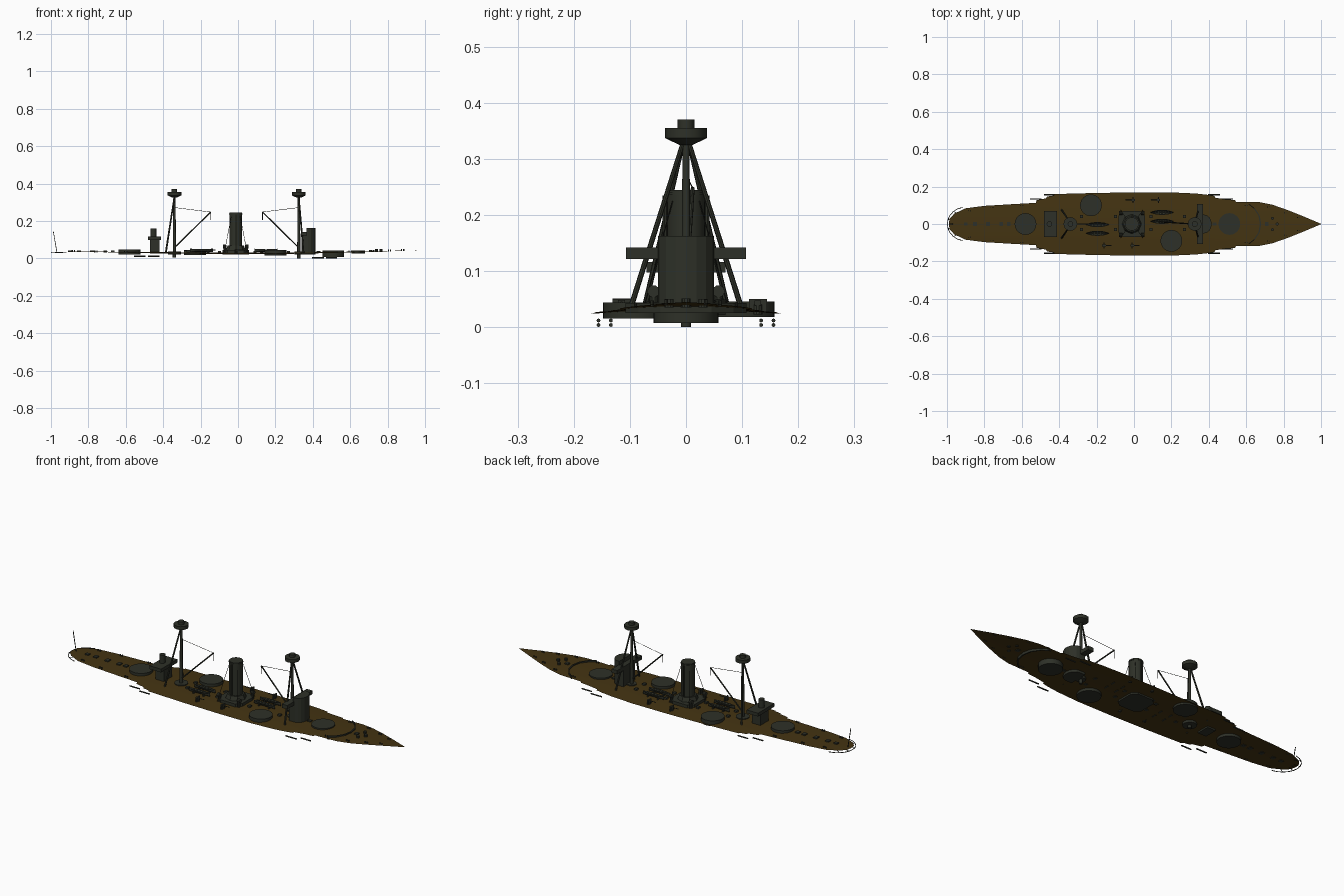
import bpy, bmesh, math
from mathutils import Vector

if "Cube" in bpy.data.objects:
    bpy.data.objects.remove(bpy.data.objects["Cube"])


def material(name, rgb):
    m = bpy.data.materials.new(name)
    m.diffuse_color = (*rgb, 1)
    m.use_nodes = True
    m.node_tree.nodes["Principled BSDF"].inputs["Base Color"].default_value = m.diffuse_color
    return m


BROWN = material("deck_brown", (0.058, 0.034, 0.006))
GREY = material("dark_grey", (0.027, 0.030, 0.021))
DARK = material("rigging_dark", (0.012, 0.013, 0.010))


def finish(name, bm, mat, smooth=False):
    bmesh.ops.recalc_face_normals(bm, faces=bm.faces)
    me = bpy.data.meshes.new(name)
    bm.to_mesh(me)
    bm.free()
    me.materials.append(mat)
    ob = bpy.data.objects.new(name, me)
    bpy.context.collection.objects.link(ob)
    if smooth:
        bpy.ops.object.select_all(action='DESELECT')
        ob.select_set(True)
        bpy.context.view_layer.objects.active = ob
        bpy.ops.object.shade_smooth_by_angle(angle=math.radians(35))
    return ob


def box(name, x0, x1, y0, y1, z0, z1, mat=GREY):
    bm = bmesh.new()
    bmesh.ops.create_cube(bm, size=1)
    for v in bm.verts:
        v.co = ((x0 + x1) / 2 + v.co.x * (x1 - x0), (y0 + y1) / 2 + v.co.y * (y1 - y0),
                (z0 + z1) / 2 + v.co.z * (z1 - z0))
    return finish(name, bm, mat)


def rod(name, a, b, r, r2=None, n=8, mat=GREY):
    """Cylinder or cone from a to b."""
    a, b = Vector(a), Vector(b)
    bm = bmesh.new()
    bmesh.ops.create_cone(bm, cap_ends=True, segments=n, radius1=r,
                          radius2=r if r2 is None else r2, depth=(b - a).length)
    q = Vector((0, 0, 1)).rotation_difference(b - a)
    for v in bm.verts:
        v.co = q @ v.co + (a + b) / 2
    return finish(name, bm, mat, n > 8)


def disc(name, x, y, r, z0, z1, n=24, r2=None):
    return rod(name, (x, y, z0), (x, y, z1), r, r2, n)


def prism(name, pts, z0, z1, mat=GREY):
    bm = bmesh.new()
    f = bm.faces.new([bm.verts.new((x, y, z0)) for x, y in pts])
    g = bmesh.ops.extrude_face_region(bm, geom=[f])["geom"]
    for v in g:
        if isinstance(v, bmesh.types.BMVert):
            v.co.z = z1
    return finish(name, bm, mat)


# Deck: cambered sheet following a half-width outline (x, half width)
OUT = [(-0.99, 0.004), (-0.985, 0.03), (-0.96, 0.056), (-0.9, 0.084), (-0.8, 0.097), (-0.65, 0.106),
       (-0.525, 0.113), (-0.52, 0.127), (-0.47, 0.137), (-0.465, 0.147), (-0.43, 0.152), (-0.425, 0.16),
       (-0.2, 0.166), (0.0, 0.169), (0.2, 0.169), (0.33, 0.163), (0.395, 0.156), (0.43, 0.15),
       (0.435, 0.14), (0.49, 0.132), (0.54, 0.128), (0.545, 0.118), (0.67, 0.117), (0.74, 0.103),
       (0.82, 0.075), (0.91, 0.039), (1.0, 0.001)]


def deck_z(x, y=0):
    sheer = 0.027 + 0.014 * max(0, x - 0.2) ** 1.5 / 0.716 + 0.007 * max(0, -x - 0.1) / 0.9
    return sheer + 0.004 - 0.25 * y * y


bm = bmesh.new()
rows = [[bm.verts.new((x, w * j / 4, deck_z(x, w * j / 4))) for j in range(-4, 5)] for x, w in OUT]
for r0, r1 in zip(rows, rows[1:]):
    for j in range(8):
        bm.faces.new((r0[j], r1[j], r1[j + 1], r0[j + 1]))
finish("deck", bm, BROWN, True)

# Turret bases
for x, y, z0, z1 in [(-0.58, 0, 0.02, 0.048), (-0.23, 0.1, 0.018, 0.046),
                     (0.2, -0.09, 0.016, 0.044), (0.51, 0, 0.008, 0.041)]:
    disc("turret_base", x, y, 0.058, z0, z1, 32)

# Forward bridge tower, with rounded front and wing platform
tower = [(0.34, -0.05), (0.34, 0.05)] + [
    (0.375 + 0.04 * math.cos(t), 0.05 * math.sin(t)) for t in
    [math.radians(90 - 22.5 * i) for i in range(9)]]
prism("bridge_tower", tower, 0.02, 0.14)
prism("bridge_top", [(max(x, 0.365), y) for x, y in tower[1:] + tower[:1]], 0.14, 0.163)
box("bridge_wing", 0.337, 0.37, -0.107, 0.107, 0.122, 0.142)

# Aft bridge house
box("aft_house", -0.47, -0.42, -0.035, 0.035, 0.025, 0.1)
box("aft_platform", -0.48, -0.412, -0.07, 0.07, 0.098, 0.116)
disc("aft_lookout", -0.452, 0, 0.015, 0.116, 0.16, 12)

# Tripod masts with fighting tops and boat booms
for name, x, foot, spread, s in [("fore", 0.325, 0.35, 0.1, -1), ("aft", -0.34, -0.386, 0.075, 1)]:
    disc(name + "_mast", x, 0, 0.009, 0.0 if s < 0 else 0.006, 0.34, 12, 0.006)
    for side in (-1, 1):
        rod(name + "_mast_leg", (foot, side * spread, 0.03), (x, side * 0.005, 0.33), 0.005, 0.004)
    disc(name + "_mast_collar", x, 0, 0.012, 0.325, 0.337, 12, 0.037)
    disc(name + "_mast_top", x, 0, 0.037, 0.337, 0.355, 12)
    disc(name + "_mast_cap", x, 0, 0.015, 0.355, 0.37, 12)
    disc(name + "_mast_foot", x, 0, 0.034 if s > 0 else 0.024, 0.02, 0.037, 16)
    tip = (x + s * 0.194, 0.012 if s < 0 else 0, 0.248)
    rod(name + "_boom", (x + s * 0.008, 0, 0.065), tip, 0.0035)
    rod(name + "_boom_stay", (x, 0, 0.272), tip, 0.0012, n=4, mat=DARK)
    rod(name + "_boom_hook", tip, (tip[0], tip[1], 0.205), 0.0015, n=4, mat=DARK)

# Funnel, casing, steam pipes, stays and ventilators
FX = -0.012
c = 0.045
prism("funnel_casing", [(FX + sx, sy) for sx, sy in
      [(-0.07, -c), (-c, -0.07), (c, -0.07), (0.07, -c), (0.07, c), (c, 0.07), (-c, 0.07), (-0.07, c)]],
      0.022, 0.046)
disc("funnel_skirt", FX, 0, 0.052, 0.046, 0.068, 8, 0.044)
disc("funnel", FX, 0, 0.034, 0.04, 0.245, 24)
disc("funnel_rim", FX, 0, 0.036, 0.236, 0.24, 24)
for sx in (-1, 1):
    for sy in (-1, 1):
        rod("funnel_stay", (FX + sx * 0.024, sy * 0.024, 0.225), (FX + sx * 0.06, sy * 0.075, 0.035),
            0.0012, n=4, mat=DARK)
        disc("ventilator", FX + sx * 0.058, sy * 0.058, 0.008, 0.03, 0.064, 10)
        rod("ventilator_mouth", (FX + sx * 0.05, sy * 0.058, 0.064),
            (FX + sx * 0.068, sy * 0.058, 0.064), 0.009, 0.011, n=10)
    rod("steam_pipe", (FX, sx * 0.038, 0.05), (FX, sx * 0.038, 0.235), 0.004)


# Open boats with seats
def boat(x, y, length=0.125, w=0.013):
    bm = bmesh.new()
    prev = None
    z = deck_z(x, y)
    for i in range(11):
        t = -1 + i / 5
        k = max(0.05, (1 - abs(t) ** 2.4)) * w
        top = z + 0.018 + 0.003 * t * t
        sec = [(-k, top), (-k * .75, z + 0.009), (0, z + 0.003), (k * .75, z + 0.009), (k, top),
               (k * .8, top), (0, z + 0.010), (-k * .8, top)]
        ring = [bm.verts.new((x + t * length / 2, y + a, b)) for a, b in sec]
        if prev:
            for j in range(8):
                bm.faces.new((prev[j], ring[j], ring[(j + 1) % 8], prev[(j + 1) % 8]))
        else:
            bm.faces.new(ring)
        prev = ring
    bm.faces.new(prev)
    finish("boat", bm, GREY)
    for i in range(-2, 3):
        sx = x + i * length * 0.14
        box("boat_seat", sx - 0.003, sx + 0.003, y - w * .75, y + w * .75, z + 0.015, z + 0.017)
    for sx in (x - 0.03, x + 0.03):
        box("boat_chock", sx - 0.003, sx + 0.003, y - 0.012, y + 0.012, z - 0.003, z + 0.007)


for bx, by in [(-0.195, -0.003), (-0.195, -0.05), (0.15, 0.062), (0.15, 0.014)]:
    boat(bx, by)

# Small deck guns
for x, y in [(-0.005, 0.128), (0.13, 0.128), (-0.16, -0.115), (-0.01, -0.115)]:
    z = deck_z(x, y)
    disc("small_gun_mount", x, y, 0.008, z - 0.004, z + 0.014, 10)
    box("small_gun_breech", x - 0.01, x + 0.01, y - 0.006, y + 0.006, z + 0.012, z + 0.021)
    s = 1 if y < 0 else -1
    rod("small_gun_barrel", (x, y, z + 0.017), (x + s * 0.04, y, z + 0.017), 0.002)
    box("small_gun_shield", x - 0.003, x + 0.003, y - 0.016, y + 0.016, z, z + 0.023)

# Side gun barrels below the deck edge
for x0, x1, y, z in [(-0.555, -0.495, 0.134, 0.012), (-0.48, -0.42, 0.156, 0.012),
                     (0.395, 0.46, 0.156, 0.004), (0.47, 0.53, 0.134, 0.004)]:
    for side in (-1, 1):
        rod("side_gun", (x0, side * y, z), (x1, side * y, z), 0.0035)

# Breakwater: curved low wall ahead of the forward turret
pts = [(0.615, 0.108), (0.645, 0.085), (0.672, 0.045), (0.68, 0.0)]
pts += [(x, -y) for x, y in pts[-2::-1]]
prism("breakwater", pts + [(x - 0.007, y) for x, y in reversed(pts)], 0.025, 0.043)

# Deck fittings: hatches, capstans, bollards
for x, w in [(-0.9, 0.008), (-0.85, 0.01), (-0.78, 0.012), (-0.71, 0.012), (-0.67, 0.01), (0.43, 0.008), (0.71, 0.01)]:
    z = deck_z(x)
    box("hatch", x - 0.01, x + 0.01, -w, w, z - 0.003, z + 0.006)
for x, y in [(0.765, 0), (0.74, 0.03), (0.74, -0.03)]:
    disc("capstan", x, y, 0.008, deck_z(x) - 0.004, deck_z(x) + 0.012, 10)
for x, y in [(-0.88, 0.07), (-0.76, 0.088), (-0.6, 0.098), (0.6, 0.1), (0.72, 0.09), (0.81, 0.06), (0.88, 0.035)]:
    for side in (-1, 1):
        for dx in (-0.006, 0.006):
            z = deck_z(x, y)
            disc("bollard", x + dx, side * y, 0.003, z - 0.002, z + 0.008, 8)
for x in (-0.28, -0.1, 0.09, 0.27):
    for y in (-0.03, 0.04):
        z = deck_z(x, y)
        box("skylight", x - 0.008, x + 0.008, y - 0.008, y + 0.008, z - 0.003, z + 0.009)

# Stern walk rail and flagstaff
arc = [(-0.9 - 0.098 * math.cos(t), 0.09 * math.sin(t), 0.031) for t in
       [math.radians(-80 + 16 * i) for i in range(11)]]
for a, b in zip(arc, arc[1:]):
    rod("stern_rail", a, b, 0.002, n=6)
for x, y, z in arc[2:-2:2]:
    rod("stern_rail_strut", (x, y, z), (x + 0.03, y * 0.75, z + 0.001), 0.0015, n=4)
rod("flagstaff", (-0.968, 0, 0.03), (-0.987, 0, 0.143), 0.002, n=6)
